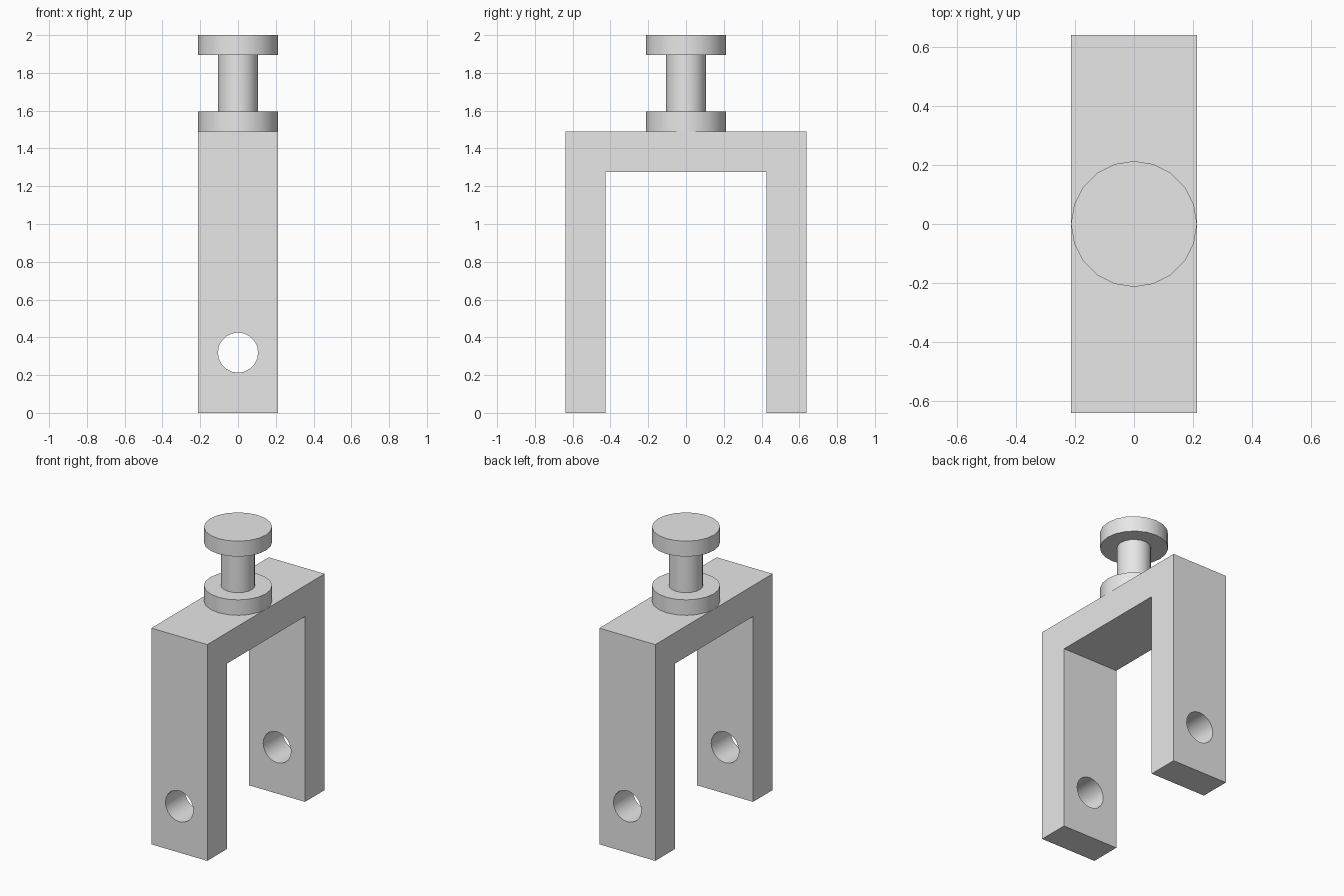
import bpy, bmesh, math
from mathutils import Matrix

cube = bpy.data.objects.get("Cube")
if cube:
    bpy.data.objects.remove(cube, do_unlink=True)

U = 2 / 9.4      # bar thickness, the module for every size
SIDES = 20

grey = bpy.data.materials.new("light_grey")
grey.use_nodes = True
colour = (0.8, 0.8, 0.8, 1)
grey.diffuse_color = colour
grey.node_tree.nodes["Principled BSDF"].inputs["Base Color"].default_value = colour


def finish(name, bm):
    bmesh.ops.recalc_face_normals(bm, faces=bm.faces)
    mesh = bpy.data.meshes.new(name)
    bm.to_mesh(mesh)
    bm.free()
    mesh.materials.append(grey)
    obj = bpy.data.objects.new(name, mesh)
    bpy.context.collection.objects.link(obj)
    return obj


def smooth(obj):
    bpy.ops.object.select_all(action='DESELECT')
    obj.select_set(True)
    bpy.context.view_layer.objects.active = obj
    bpy.ops.object.shade_smooth_by_angle(angle=math.radians(30))


# Fork: U-shaped side profile extruded across x
bm = bmesh.new()
half = [(3, 0), (3, 7), (-3, 7), (-3, 0), (-2, 0), (-2, 6), (2, 6), (2, 0)]
face = bm.faces.new([bm.verts.new((-U, y * U, z * U)) for y, z in half])
ext = bmesh.ops.extrude_face_region(bm, geom=[face])
bmesh.ops.translate(bm, vec=(2 * U, 0, 0),
                    verts=[v for v in ext["geom"] if isinstance(v, bmesh.types.BMVert)])
fork = finish("fork", bm)

# Pin hole through both legs
bm = bmesh.new()
bmesh.ops.create_cone(bm, cap_ends=True, segments=SIDES, radius1=U / 2, radius2=U / 2,
                      depth=8 * U, matrix=Matrix.Translation((0, 0, 1.5 * U))
                      @ Matrix.Rotation(math.pi / 2, 4, 'X'))
cutter = finish("pin_hole_cutter", bm)
cut = fork.modifiers.new("pin_hole", 'BOOLEAN')
cut.operation = 'DIFFERENCE'
cut.solver = 'EXACT'
cut.object = cutter
bpy.ops.object.select_all(action='DESELECT')
bpy.context.view_layer.objects.active = fork
fork.select_set(True)
bpy.ops.object.modifier_apply(modifier=cut.name)
bpy.data.objects.remove(cutter, do_unlink=True)
smooth(fork)

# Stud: collar, stem and cap turned from one profile
bm = bmesh.new()
profile = [(0, 7), (1, 7), (1, 7.5), (0.5, 7.5), (0.5, 8.9), (1, 8.9), (1, 9.4), (0, 9.4)]
verts = [bm.verts.new((r * U, 0, z * U)) for r, z in profile]
edges = [bm.edges.new(pair) for pair in zip(verts, verts[1:])]
bmesh.ops.spin(bm, geom=verts + edges, cent=(0, 0, 0), axis=(0, 0, 1),
               angle=2 * math.pi, steps=SIDES)
bmesh.ops.remove_doubles(bm, verts=bm.verts, dist=1e-4)
smooth(finish("stud", bm))
